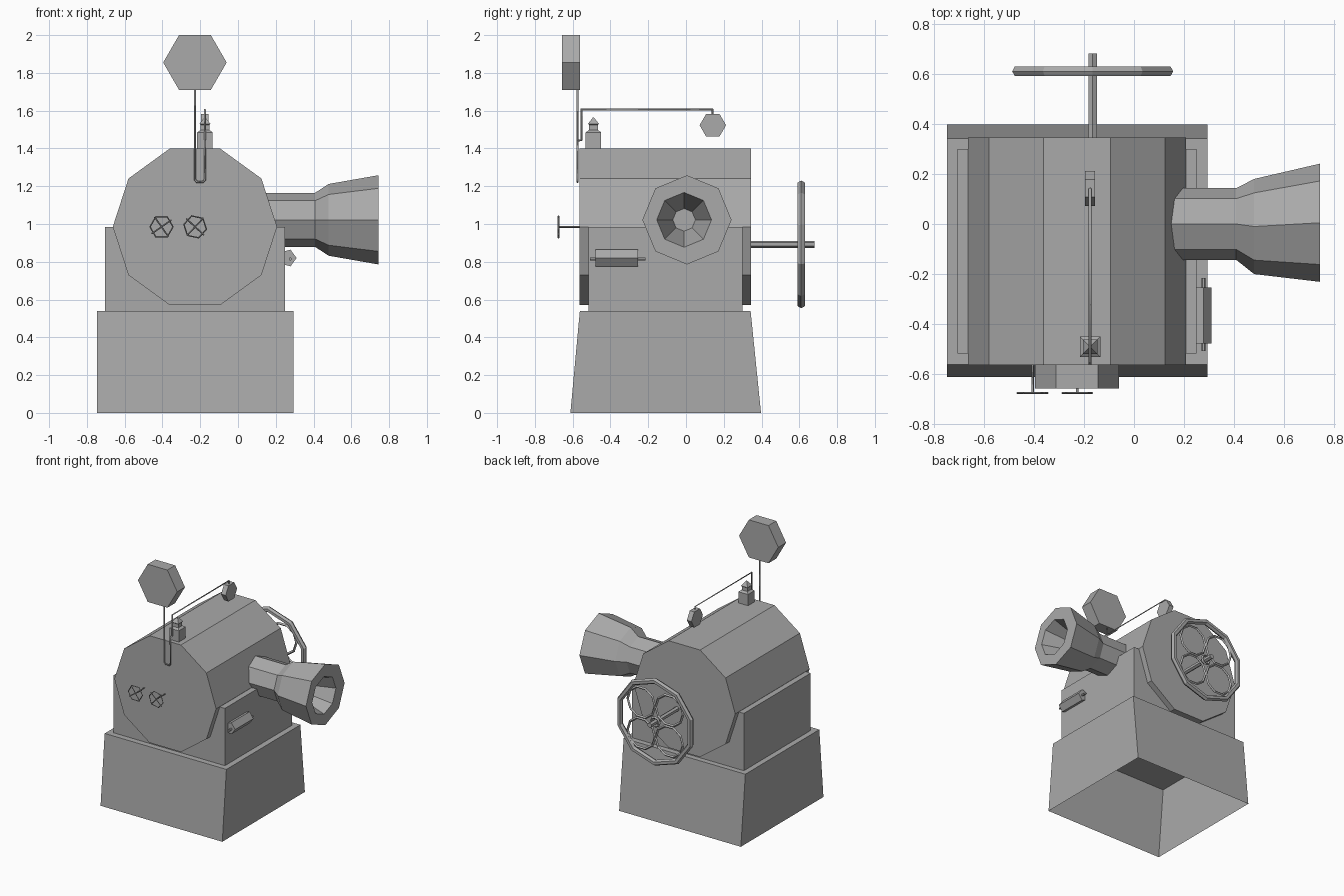
import bpy, bmesh, math
from mathutils import Vector

if "Cube" in bpy.data.objects:
    bpy.data.objects.remove(bpy.data.objects["Cube"])

grey = bpy.data.materials.new("machine_grey")
grey.diffuse_color = (0.4, 0.4, 0.4, 1)
grey.use_nodes = True
grey.node_tree.nodes["Principled BSDF"].inputs["Base Color"].default_value = grey.diffuse_color


def ring(n, r, centre, axis, start=0.0):
    """Regular polygon around an axis through centre (start in degrees)."""
    pts = []
    for i in range(n):
        a = math.radians(start) + 2 * math.pi * i / n
        c, s = r * math.cos(a), r * math.sin(a)
        off = {"x": (0, c, s), "y": (c, 0, s), "z": (c, s, 0)}[axis]
        pts.append(Vector(centre) + Vector(off))
    return pts


def rect(x0, x1, y0, y1, z):
    return [Vector(p) for p in ((x0, y0, z), (x1, y0, z), (x1, y1, z), (x0, y1, z))]


def loft(name, sections, cap_start=True):
    """Skin a list of equal-sized rings and cap the ends."""
    bm = bmesh.new()
    rows = [[bm.verts.new(p) for p in s] for s in sections]
    n = len(rows[0])
    for a, b in zip(rows, rows[1:]):
        for i in range(n):
            j = (i + 1) % n
            bm.faces.new((a[i], a[j], b[j], b[i]))
    if cap_start:
        bm.faces.new(rows[0][::-1])
    bm.faces.new(rows[-1])
    bmesh.ops.recalc_face_normals(bm, faces=bm.faces)
    me = bpy.data.meshes.new(name)
    bm.to_mesh(me)
    bm.free()
    me.materials.append(grey)
    ob = bpy.data.objects.new(name, me)
    bpy.context.collection.objects.link(ob)
    return ob


def prism(name, n, r, a, b, axis, start=0.0):
    return loft(name, [ring(n, r, a, axis, start), ring(n, r, b, axis, start)])


def pipe(name, pts, r):
    """Thin square-section rod along a path."""
    cu = bpy.data.curves.new(name, "CURVE")
    cu.dimensions = "3D"
    cu.bevel_depth = r
    cu.bevel_resolution = 0
    cu.use_fill_caps = True
    sp = cu.splines.new("POLY")
    sp.points.add(len(pts) - 1)
    for p, q in zip(sp.points, pts):
        p.co = (*q, 1)
    ob = bpy.data.objects.new(name, cu)
    bpy.context.collection.objects.link(ob)
    bpy.ops.object.select_all(action="DESELECT")
    bpy.context.view_layer.objects.active = ob
    ob.select_set(True)
    bpy.ops.object.convert(target="MESH")
    ob = bpy.context.object
    ob.data.materials.clear()
    ob.data.materials.append(grey)


def hoop(name, centre, major, minor, n, m, spin=0.0):
    """Faceted ring whose axis runs along y."""
    bpy.ops.mesh.primitive_torus_add(
        location=centre, rotation=(math.pi / 2, math.radians(spin), 0),
        major_radius=major, minor_radius=minor, major_segments=n, minor_segments=m)
    ob = bpy.context.object
    ob.name = ob.data.name = name
    ob.data.materials.append(grey)
    for p in ob.data.polygons:
        p.use_smooth = False


# Tapered plinth, open underneath
loft("plinth", [rect(-0.747, 0.294, -0.612, 0.397, 0),
                rect(-0.747, 0.294, -0.562, 0.342, 0.54)], cap_start=False)

# Square housing and ten-sided drum
loft("housing", [rect(-0.705, 0.25, -0.517, 0.30, 0.54),
                 rect(-0.705, 0.25, -0.517, 0.30, 0.983)])
prism("drum", 10, 0.435, (-0.228, -0.563, 0.985), (-0.228, 0.345, 0.985), "y")

# Eight-sided horn with a hollow mouth: (x, y, radius)
horn = [(0.08, 0, 0.143), (0.408, 0, 0.143), (0.48, -0.01, 0.19),
        (0.743, 0.005, 0.236), (0.743, -0.01, 0.145), (0.50, -0.01, 0.06)]
loft("horn", [ring(8, r, (x, y, 1.022), "x") for x, y, r in horn])

# Rear flywheel: rim, four inner rings and axle
wx, wy, wz = -0.165, 0.61, 0.892
hoop("flywheel_rim", (wx, wy, wz), 0.316, 0.022, 10, 6, 90)
for sx in (-1, 1):
    for sz in (-1, 1):
        hoop("flywheel_inner_ring", (wx + sx * 0.12, wy, wz + sz * 0.12),
             0.117, 0.01, 10, 4)
prism("flywheel_axle", 6, 0.019, (wx, 0.30, wz), (wx, 0.681, wz), "y", 90)
hoop("flywheel_hub", (wx, wy, wz), 0.034, 0.01, 8, 4)

# Two valve wheels on the front
for vx, tilt in ((-0.405, 0), (-0.227, 12)):
    vy, vz = -0.675, 0.985
    hoop("valve_rim", (vx, vy, vz), 0.061, 0.004, 6, 4, tilt)
    pipe("valve_stem", [(vx, -0.55, vz), (vx, vy, vz)], 0.005)
    for ang in (35, 125):
        a = math.radians(ang + tilt)
        dx, dz = 0.064 * math.cos(a), 0.064 * math.sin(a)
        pipe("valve_spoke", [(vx - dx, vy, vz - dz), (vx + dx, vy, vz + dz)], 0.004)

# Hexagonal float on a post; the pipe loops round and runs over the roof
prism("post_head", 6, 0.168, (-0.228, -0.657, 1.855), (-0.228, -0.562, 1.855), "y")
pipe("post_pipe", [(-0.228, -0.575, 1.73), (-0.228, -0.575, 1.235),
                   (-0.217, -0.575, 1.222), (-0.186, -0.575, 1.222),
                   (-0.175, -0.575, 1.235), (-0.175, -0.575, 1.44),
                   (-0.175, -0.553, 1.445), (-0.175, -0.553, 1.606),
                   (-0.175, 0.14, 1.606), (-0.175, 0.14, 1.57)], 0.006)
prism("roof_weight", 6, 0.07, (-0.195, 0.142, 1.523), (-0.156, 0.142, 1.523), "x")

# Square whistle with a pointed cap: (half width, z)
whistle = [(0.041, 1.39), (0.041, 1.485), (0.024, 1.497), (0.024, 1.525),
           (0.029, 1.53), (0.002, 1.565)]
loft("whistle", [ring(4, h * math.sqrt(2), (-0.175, -0.49, z), "z", 45)
                 for h, z in whistle])

# Five-sided side roller on a pin
prism("side_roller", 5, 0.047, (0.263, -0.478, 0.82), (0.263, -0.254, 0.82), "y")
prism("roller_pin", 6, 0.008, (0.277, -0.507, 0.815), (0.277, -0.215, 0.815), "y")
